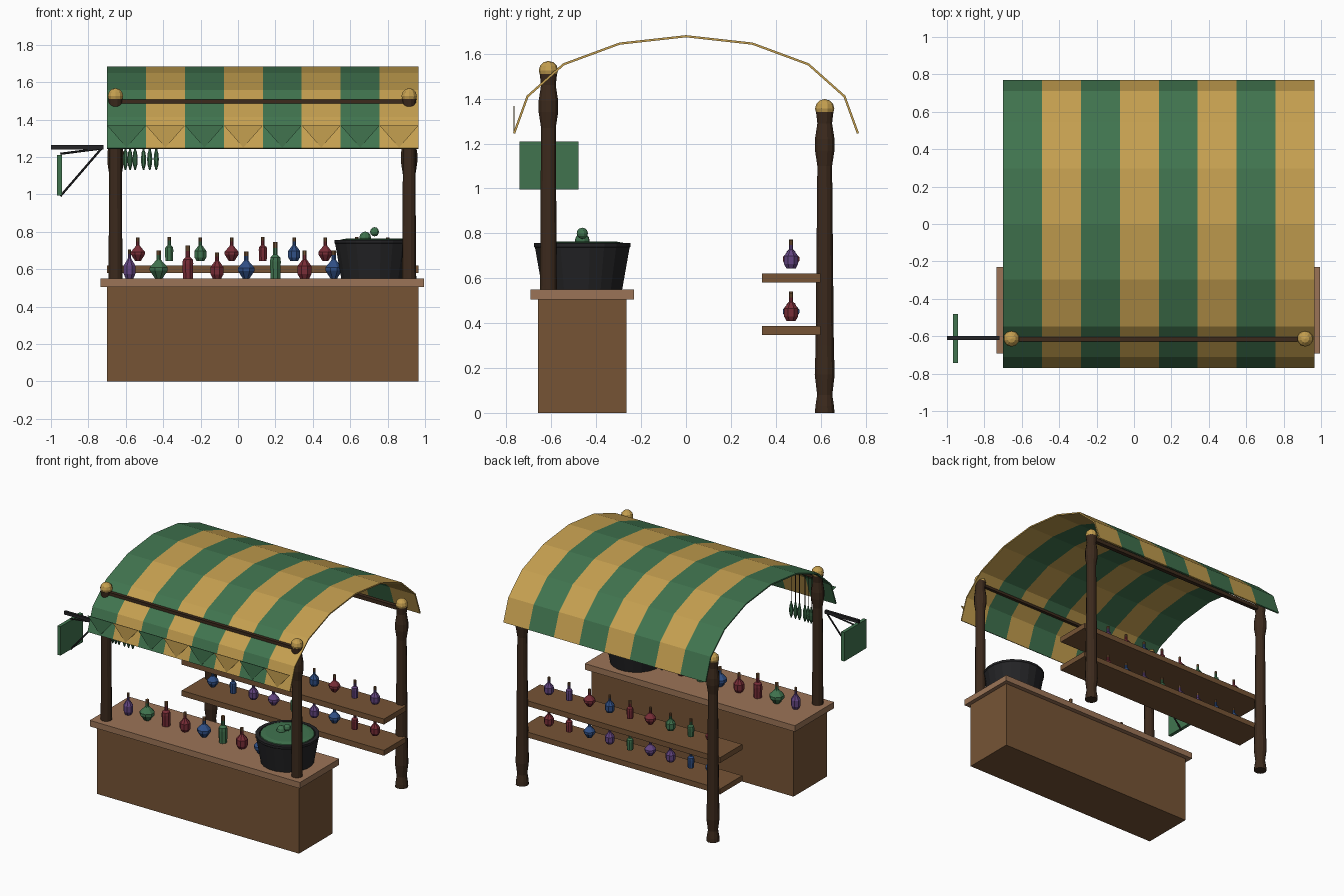
import bpy, bmesh, math
from mathutils import Vector

if "Cube" in bpy.data.objects:
    bpy.data.objects.remove(bpy.data.objects["Cube"])


def material(name, r, g, b):
    m = bpy.data.materials.new(name)
    m.diffuse_color = (r, g, b, 1)
    m.use_nodes = True
    m.node_tree.nodes["Principled BSDF"].inputs["Base Color"].default_value = m.diffuse_color
    return m


GREEN = material("cloth_green", 0.052, 0.175, 0.078)
YELLOW = material("cloth_yellow", 0.56, 0.35, 0.08)
DARK = material("dark_timber", 0.045, 0.023, 0.012)
WOOD = material("brown_wood", 0.18, 0.088, 0.036)
LIGHT = material("light_wood", 0.33, 0.175, 0.095)
IRON = material("black_iron", 0.017, 0.017, 0.019)
RED = material("red_glass", 0.19, 0.026, 0.038)
BLUE = material("blue_glass", 0.03, 0.08, 0.24)
PURPLE = material("purple_glass", 0.125, 0.06, 0.22)


def finish(name, bm, *mats):
    bmesh.ops.recalc_face_normals(bm, faces=bm.faces)
    me = bpy.data.meshes.new(name)
    bm.to_mesh(me)
    bm.free()
    for m in mats:
        me.materials.append(m)
    ob = bpy.data.objects.new(name, me)
    bpy.context.collection.objects.link(ob)
    return ob


def box(name, xr, yr, zr, mat):
    bm = bmesh.new()
    bmesh.ops.create_cube(bm, size=1)
    for v in bm.verts:
        v.co = [r[0] if c < 0 else r[1] for c, r in zip(v.co, (xr, yr, zr))]
    return finish(name, bm, mat)


def lathe(name, profile, loc, sides, mat, tip=None, tip_z=None):
    """Closed solid of revolution from (radius, height) pairs."""
    bm = bmesh.new()
    rings = []
    for r, z in profile:
        rings.append([bm.verts.new((r * math.cos(2 * math.pi * (i + .5) / sides),
                                    r * math.sin(2 * math.pi * (i + .5) / sides), z))
                      for i in range(sides)])
    for a, b in zip(rings, rings[1:]):
        for i in range(sides):
            j = (i + 1) % sides
            bm.faces.new((a[i], a[j], b[j], b[i]))
    bm.faces.new(rings[0])
    bm.faces.new(rings[-1])
    if tip:
        for f in bm.faces:
            f.material_index = int(f.calc_center_median().z > tip_z)
    ob = finish(name, bm, *([mat, tip] if tip else [mat]))
    ob.location = loc
    return ob


def ball(name, loc, r, mat, seg=10, rings=6):
    bm = bmesh.new()
    bmesh.ops.create_uvsphere(bm, u_segments=seg, v_segments=rings, radius=r)
    ob = finish(name, bm, mat)
    ob.location = loc
    return ob


def rod(name, a, b, r, mat):
    a, b = Vector(a), Vector(b)
    ob = lathe(name, [(r, 0), (r, (b - a).length)], a, 6, mat)
    ob.rotation_euler = (b - a).to_track_quat('Z', 'Y').to_euler()
    return ob


# counter
box("counter_body", (-.70, .965), (-.66, -.265), (0, .505), WOOD)
box("counter_top", (-.735, .995), (-.693, -.231), (.505, .55), LIGHT)

# turned posts with finials and cross rails
POST = [(.045, 0), (.043, .03), (.035, .08), (.046, .17), (.042, .3), (.034, 1.1),
        (.045, 1.17), (.045, 1.22), (.034, 1.29), (.04, 1.34)]
for x, side in ((-.655, "left"), (.915, "right")):
    lathe("back_post_" + side, POST, (x, .618, 0), 12, DARK)
    ball("back_finial_" + side, (x, .618, 1.355), .043, YELLOW)
    front = [(.039, .36)] + POST[5:]
    lathe("front_post_" + side, front, (x, -.613, .17), 12, DARK)
    ball("front_finial_" + side, (x, -.613, 1.525), .043, YELLOW)
box("front_rail", (-.655, .915), (-.628, -.598), (1.48, 1.508), DARK)
box("back_rail", (-.655, .915), (.603, .633), (1.31, 1.338), DARK)

# striped curved canopy
X0, STRIPE = -.70, 1.665 / 8
half = [(.766, 1.245), (.706, 1.41), (.545, 1.553), (.296, 1.645)]
arc = [(-y, z) for y, z in half] + [(0, 1.678)] + half[::-1]
bm = bmesh.new()
cols = [[bm.verts.new((X0 + i * STRIPE, y, z)) for y, z in arc] for i in range(9)]
for i in range(8):
    for j in range(len(arc) - 1):
        f = bm.faces.new((cols[i][j], cols[i + 1][j], cols[i + 1][j + 1], cols[i][j + 1]))
        f.material_index = i % 2
canopy = finish("canopy", bm, GREEN, YELLOW)
mod = canopy.modifiers.new("thickness", 'SOLIDIFY')
mod.thickness = .01
mod.offset = 0

# pennants along the front edge
for i in range(8):
    bm = bmesh.new()
    x = X0 + i * STRIPE
    tri = [bm.verts.new(p) for p in ((x, -.769, 1.368), (x + STRIPE, -.769, 1.368),
                                     (x + STRIPE / 2, -.769, 1.25))]
    f = bm.faces.new(tri)
    ext = bmesh.ops.extrude_face_region(bm, geom=[f])
    for v in ext["geom"]:
        if isinstance(v, bmesh.types.BMVert):
            v.co.y += .004
    finish("pennant", bm, (GREEN, YELLOW)[i % 2])

# back shelves
for z in (.58, .347):
    box("shelf", (-.70, .965), (.338, .60), (z, z + .04), WOOD)

# bottle profiles (radius, height)
ROUND = [(.016, 0), (.04, .035), (.04, .05), (.013, .08), (.01, .085), (.01, .125)]
SLIM = [(.022, 0), (.024, .06), (.022, .075), (.01, .085), (.01, .13)]
BARREL = [(.022, 0), (.034, .02), (.034, .055), (.014, .08), (.01, .085), (.01, .125)]


def bottle(shape, loc, mat, wide=1.0, tall=1.0):
    prof = [(r * wide, z * tall) for r, z in shape]
    top = prof[-1][1]
    prof.insert(-1, (prof[-1][0], top * .84))
    lathe("bottle", prof, loc, 8, mat, WOOD, top * .87)


COLOUR = {"r": RED, "g": GREEN, "b": BLUE, "p": PURPLE}
for z, row in ((.643, "rggrrbrpp"), (.41, "bbppgpbrr")):
    for i, c in enumerate(row):
        bottle((ROUND, SLIM, BARREL)[i % 3], (-.535 + .167 * i, .468, z), COLOUR[c])
counter_row = [(BARREL, "p", 1, 1.25), (ROUND, "g", 1.3, 1.2), (SLIM, "r", 1.3, 1.35),
               (BARREL, "r", 1.1, 1.12), (ROUND, "b", 1.2, 1.15), (SLIM, "g", 1.3, 1.5),
               (BARREL, "r", 1.2, 1.2), (ROUND, "b", 1.2, 1.2)]
for i, (shape, c, w, t) in enumerate(counter_row):
    bottle(shape, (-.58 + .156 * i, -.462, .55), COLOUR[c], w, t)

# cauldron with bubbling brew
CX, CY = .73, -.462
lathe("cauldron", [(.18, .55), (.213, .735), (.217, .74), (.217, .756), (.19, .756), (.185, .74)],
      (CX, CY, 0), 20, IRON)
lathe("brew", [(.187, .735), (.183, .758), (.15, .764)], (CX, CY, 0), 20, GREEN)
ball("large_bubble", (CX - .05, CY, .768), .033, GREEN)
ball("small_bubble", (CX, CY, .80), .025, GREEN)

# hanging sign on a bracket
box("sign_bar", (-1.0, -.72), (-.62, -.60), (1.24, 1.263), IRON)
box("sign_board", (-.967, -.942), (-.742, -.48), (.995, 1.21), GREEN)
rod("sign_brace_upper", (-.95, -.61, 1.217), (-.73, -.61, 1.245), .006, IRON)
rod("sign_brace_lower", (-.95, -.61, .99), (-.73, -.61, 1.245), .006, IRON)

# vials on strings under the front rail
VIAL = [(.004, 0), (.013, .03), (.015, .06), (.011, .095), (.006, .105), (.006, .12)]
for x in (-.602, -.577, -.55, -.505, -.472, -.437):
    lathe("vial", VIAL, (x, -.613, 1.13), 8, GREEN)
    rod("vial_string", (x, -.613, 1.245), (x, -.613, 1.485), .003, DARK)
